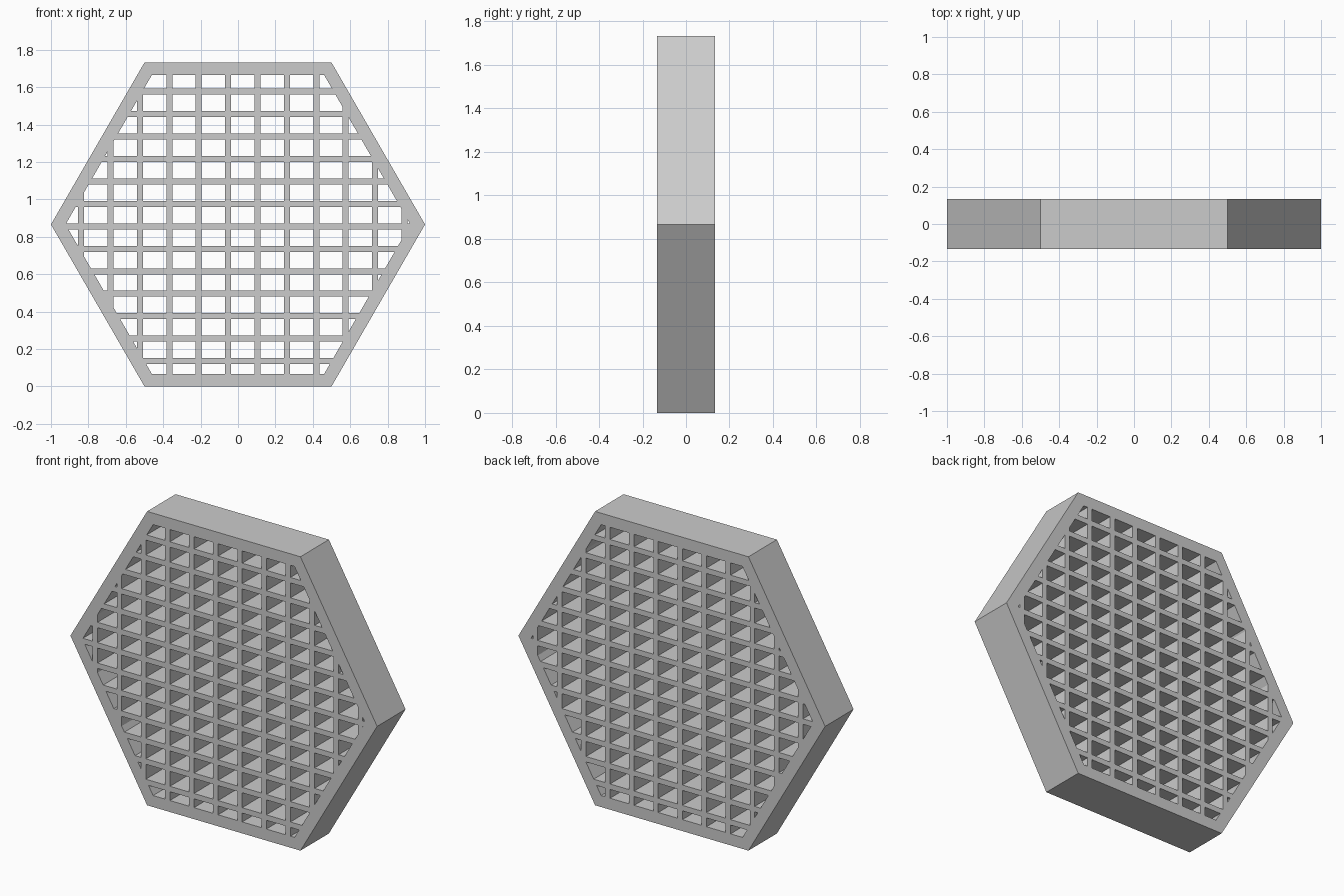
import bpy, bmesh
from math import sin, cos, pi, sqrt
from mathutils import Vector

if "Cube" in bpy.data.objects:
    bpy.data.objects.remove(bpy.data.objects["Cube"])

R_OUT, R_IN, DEPTH = 1.0, 0.922, 0.265
ZC = sqrt(3) / 2
BAR = 0.032
bars_x = [-0.053 + 0.1572 * i for i in range(-5, 7)]
bars_z = [0.856 + 0.1201 * i for i in range(-6, 7)]

bm = bmesh.new()


def hexagon(r):
    return [bm.verts.new((r * cos(i * pi / 3), 0, ZC + r * sin(i * pi / 3)))
            for i in range(6)]


# Flat hexagonal rim and the panel inside it (panel marked with index 1)
outer, inner = hexagon(R_OUT), hexagon(R_IN)
for i in range(6):
    j = (i + 1) % 6
    bm.faces.new((outer[i], outer[j], inner[j], inner[i]))
bm.faces.new(inner).material_index = 1


def slice_panel(co, axis):
    faces = [f for f in bm.faces if f.material_index == 1]
    edges = {e for f in faces for e in f.edges}
    verts = {v for f in faces for v in f.verts}
    bmesh.ops.bisect_plane(bm, geom=faces + list(edges) + list(verts),
                           dist=1e-5, plane_co=co, plane_no=axis)


# Slice the panel along both sides of every bar
for s in (-BAR / 2, BAR / 2):
    for x in bars_x:
        slice_panel(Vector((x + s, 0, 0)), Vector((1, 0, 0)))
    for z in bars_z:
        slice_panel(Vector((0, 0, z + s)), Vector((0, 0, 1)))


# Remove the cells that lie between the bars
def on_bar(c):
    return (any(abs(c.x - x) < BAR / 2 for x in bars_x)
            or any(abs(c.z - z) < BAR / 2 for z in bars_z))


holes = [f for f in bm.faces
         if f.material_index == 1 and not on_bar(f.calc_center_median())]
bmesh.ops.delete(bm, geom=holes, context='FACES')
for f in bm.faces:
    f.material_index = 0
bmesh.ops.recalc_face_normals(bm, faces=bm.faces[:])

mesh = bpy.data.meshes.new("hexagonal_grille")
bm.to_mesh(mesh)
bm.free()
grille = bpy.data.objects.new("hexagonal_grille", mesh)
bpy.context.collection.objects.link(grille)

# Thickness, centred on y = 0
solid = grille.modifiers.new("thickness", 'SOLIDIFY')
solid.thickness = DEPTH
solid.offset = 0
